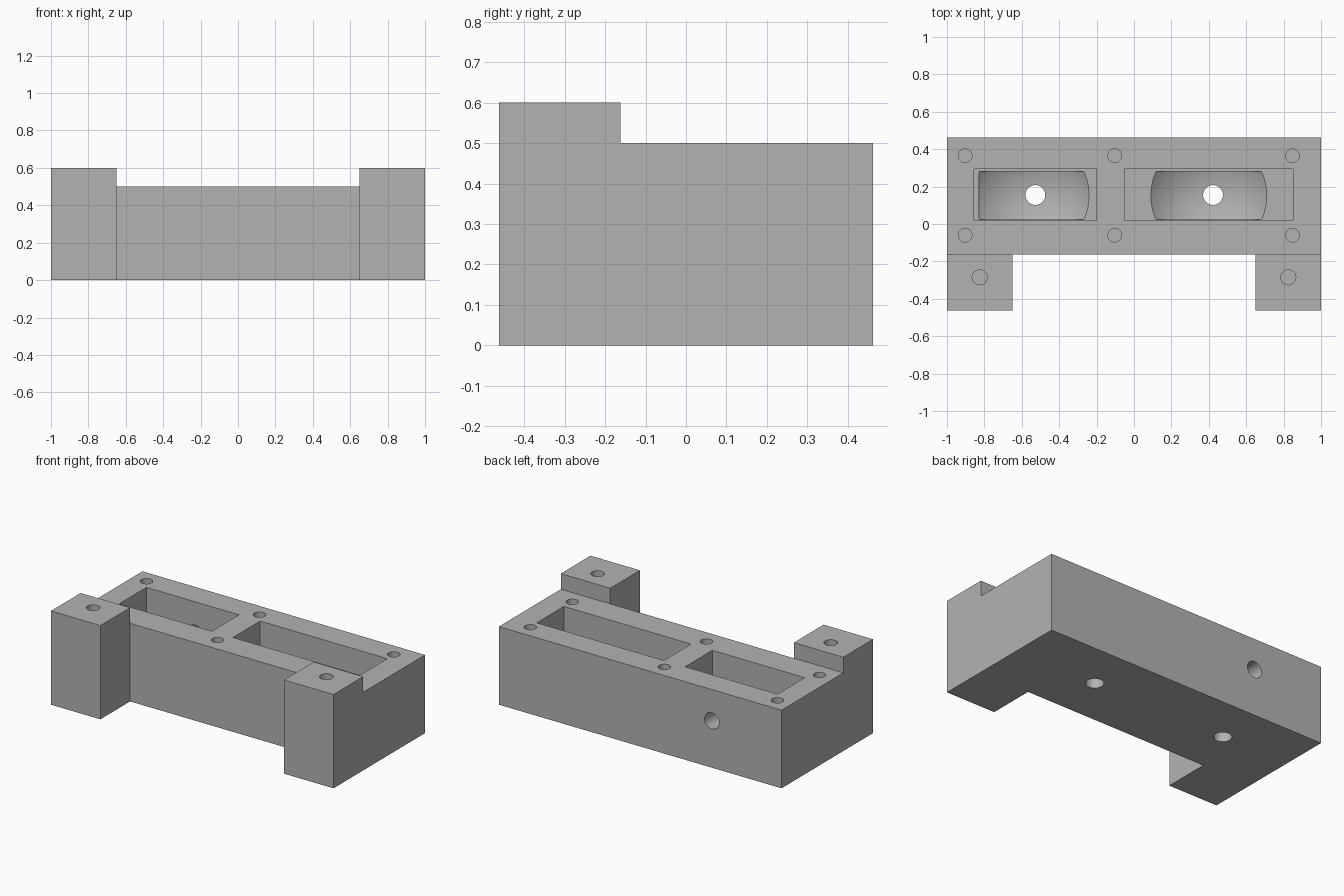
import bpy, bmesh, math
from mathutils import Matrix

if "Cube" in bpy.data.objects:
    bpy.data.objects.remove(bpy.data.objects["Cube"])

grey = bpy.data.materials.new("plain grey")
grey.use_nodes = True
grey.diffuse_color = (0.45, 0.45, 0.45, 1)
grey.node_tree.nodes["Principled BSDF"].inputs["Base Color"].default_value = (0.45, 0.45, 0.45, 1)


def finish(bm, name):
    bmesh.ops.recalc_face_normals(bm, faces=bm.faces)
    mesh = bpy.data.meshes.new(name)
    bm.to_mesh(mesh)
    bm.free()
    mesh.materials.append(grey)
    obj = bpy.data.objects.new(name, mesh)
    bpy.context.collection.objects.link(obj)
    return obj


def box(name, x0, x1, y0, y1, z0, z1):
    bm = bmesh.new()
    place = Matrix.Translation(((x0 + x1) / 2, (y0 + y1) / 2, (z0 + z1) / 2))
    size = Matrix.Diagonal((x1 - x0, y1 - y0, z1 - z0, 1))
    bmesh.ops.create_cube(bm, size=1, matrix=place @ size)
    return finish(bm, name)


def drill(name, x, y, z, radius, length, axis="Z"):
    turn = Matrix.Rotation(math.pi / 2, 4, "X") if axis == "Y" else Matrix()
    bm = bmesh.new()
    bmesh.ops.create_cone(bm, cap_ends=True, segments=48, radius1=radius, radius2=radius,
                          depth=length, matrix=Matrix.Translation((x, y, z)) @ turn)
    return finish(bm, name)


def boolean(target, cutter, operation="DIFFERENCE"):
    mod = target.modifiers.new("cut", "BOOLEAN")
    mod.operation, mod.solver, mod.object = operation, "EXACT", cutter
    bpy.context.view_layer.objects.active = target
    bpy.ops.object.modifier_apply(modifier=mod.name)
    bpy.data.objects.remove(cutter)


# Body: one block with two taller posts at the front corners
BACK, STEP, TOP, POST_TOP = 0.4625, -0.1625, 0.5, 0.6
POST_X = 0.65
bm = bmesh.new()
rear = [bm.verts.new((x, BACK, 0)) for x in (-1, 1)]
mid = [bm.verts.new((x, STEP, 0)) for x in (-1, -POST_X, POST_X, 1)]
front = [bm.verts.new((x, -BACK, 0)) for x in (-1, -POST_X, POST_X, 1)]
bm.faces.new(mid + rear[::-1])
bm.faces.new((front[0], front[1], mid[1], mid[0]))
bm.faces.new((front[2], front[3], mid[3], mid[2]))


def raise_faces(faces, height, keep):
    out = bmesh.ops.extrude_face_region(bm, geom=faces, use_keep_orig=keep)["geom"]
    for v in (g for g in out if isinstance(g, bmesh.types.BMVert)):
        v.co.z += height
    return [g for g in out if isinstance(g, bmesh.types.BMFace)]


tops = raise_faces(bm.faces[:], TOP, True)
posts = [f for f in tops if f.calc_center_median().y < STEP]
raise_faces(posts, POST_TOP - TOP, False)
body = finish(bm, "body")

# Two pockets, each with a shallow round dish and a drain in its floor
FLOOR, DISH_R, DISH_DEPTH, MID_Y = 0.2, 0.31, 0.12, 0.1525
ball_r = (DISH_R ** 2 + DISH_DEPTH ** 2) / (2 * DISH_DEPTH)
for x0, x1, dish_x, drain_x in ((-0.855, -0.2, -0.55, -0.5275), (-0.05, 0.85, 0.4, 0.4225)):
    boolean(body, box("pocket_cutter", x0, x1, 0.02, 0.295, FLOOR, 0.7))
    dish = box("dish_cutter", dish_x - 0.28, dish_x + 0.35, MID_Y - 0.1275, MID_Y + 0.1275,
               0.01, FLOOR + 0.001)
    if dish_x > 0:
        boolean(dish, box("dish_extension", dish_x - 0.35, dish_x, MID_Y - 0.1275,
                          MID_Y + 0.1275, 0.01, FLOOR + 0.001), "UNION")
    bm = bmesh.new()
    bmesh.ops.create_uvsphere(bm, u_segments=96, v_segments=64, radius=ball_r,
                              matrix=Matrix.Translation((dish_x, MID_Y, FLOOR - DISH_DEPTH + ball_r)))
    boolean(dish, finish(bm, "ball"), "INTERSECT")
    boolean(body, dish)
    boolean(body, drill("drain_cutter", drain_x, 0.155, 0.05, 0.053, 0.3))

# Blind screw holes in the rim and the posts
for x in (-0.903, -0.103, 0.847):
    for y in (-0.06, 0.365):
        boolean(body, drill("screw_cutter", x, y, TOP, 0.0365, 0.5))
for x in (-0.825, 0.825):
    boolean(body, drill("post_cutter", x, -0.285, POST_TOP, 0.04, 0.5))

# Cable hole through the back wall into the smaller pocket
boolean(body, drill("cable_cutter", -0.507, 0.4, 0.3, 0.052, 0.4, "Y"))

bpy.ops.object.select_all(action="DESELECT")
body.select_set(True)
bpy.context.view_layer.objects.active = body
bpy.ops.object.shade_smooth_by_angle(angle=math.radians(30))
